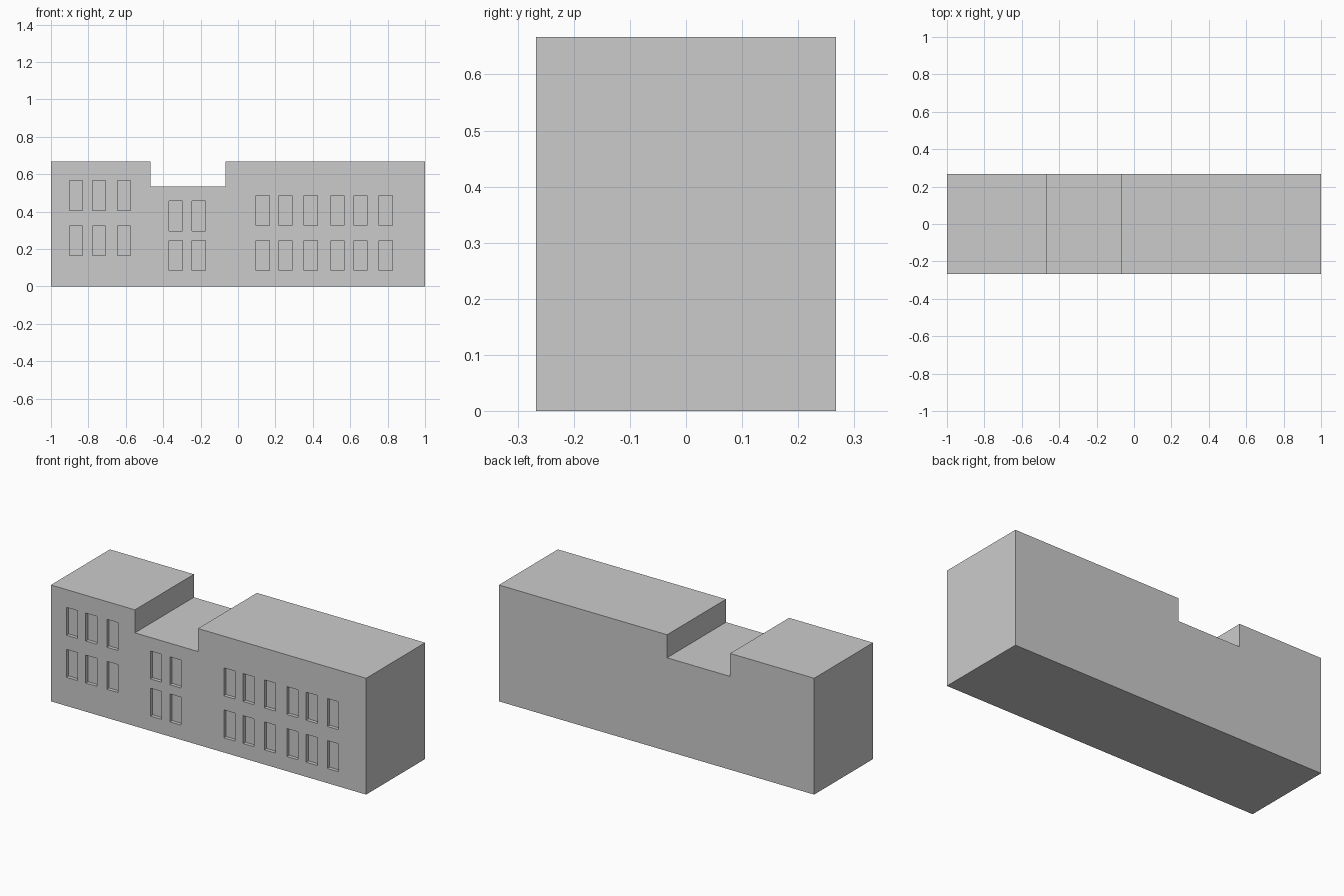
import bpy, bmesh
from mathutils import Matrix, Vector

if "Cube" in bpy.data.objects:
    bpy.data.objects.remove(bpy.data.objects["Cube"])

HALF_DEPTH = 0.267
RECESS = 0.02
WIN_W, WIN_H = 0.071, 0.16


def make_object(name, bm):
    bmesh.ops.recalc_face_normals(bm, faces=bm.faces)
    mesh = bpy.data.meshes.new(name)
    bm.to_mesh(mesh)
    bm.free()
    obj = bpy.data.objects.new(name, mesh)
    bpy.context.collection.objects.link(obj)
    return obj


# Building block: front profile with the lowered middle roof, extruded in depth
profile = [(-1, 0), (1, 0), (1, 0.667), (-0.067, 0.667), (-0.067, 0.535),
           (-0.467, 0.535), (-0.467, 0.667), (-1, 0.667)]
bm = bmesh.new()
face = bm.faces.new([bm.verts.new((x, -HALF_DEPTH, z)) for x, z in profile])
ext = bmesh.ops.extrude_face_region(bm, geom=[face])
bmesh.ops.translate(bm, vec=(0, 2 * HALF_DEPTH, 0),
                    verts=[v for v in ext["geom"] if isinstance(v, bmesh.types.BMVert)])
building = make_object("building", bm)

# Window groups: left edges of the columns, bottom edges of the rows
groups = [
    ((-0.902, -0.779, -0.645), (0.164, 0.405)),
    ((-0.368, -0.245), (0.084, 0.297)),
    ((0.097, 0.219, 0.354, 0.497, 0.619, 0.754), (0.084, 0.325)),
]
bm = bmesh.new()
for columns, rows in groups:
    for x in columns:
        for z in rows:
            centre = Vector((x + WIN_W / 2, -HALF_DEPTH, z + WIN_H / 2))
            size = Matrix.Diagonal((WIN_W, 2 * RECESS, WIN_H, 1))
            bmesh.ops.create_cube(bm, size=1, matrix=Matrix.Translation(centre) @ size)
cutter = make_object("window_cutter", bm)
cutter.hide_render = True
cutter.display_type = 'WIRE'

# Shallow window recesses cut into the front wall
mod = building.modifiers.new("window_recesses", 'BOOLEAN')
mod.operation = 'DIFFERENCE'
mod.solver = 'EXACT'
mod.object = cutter
